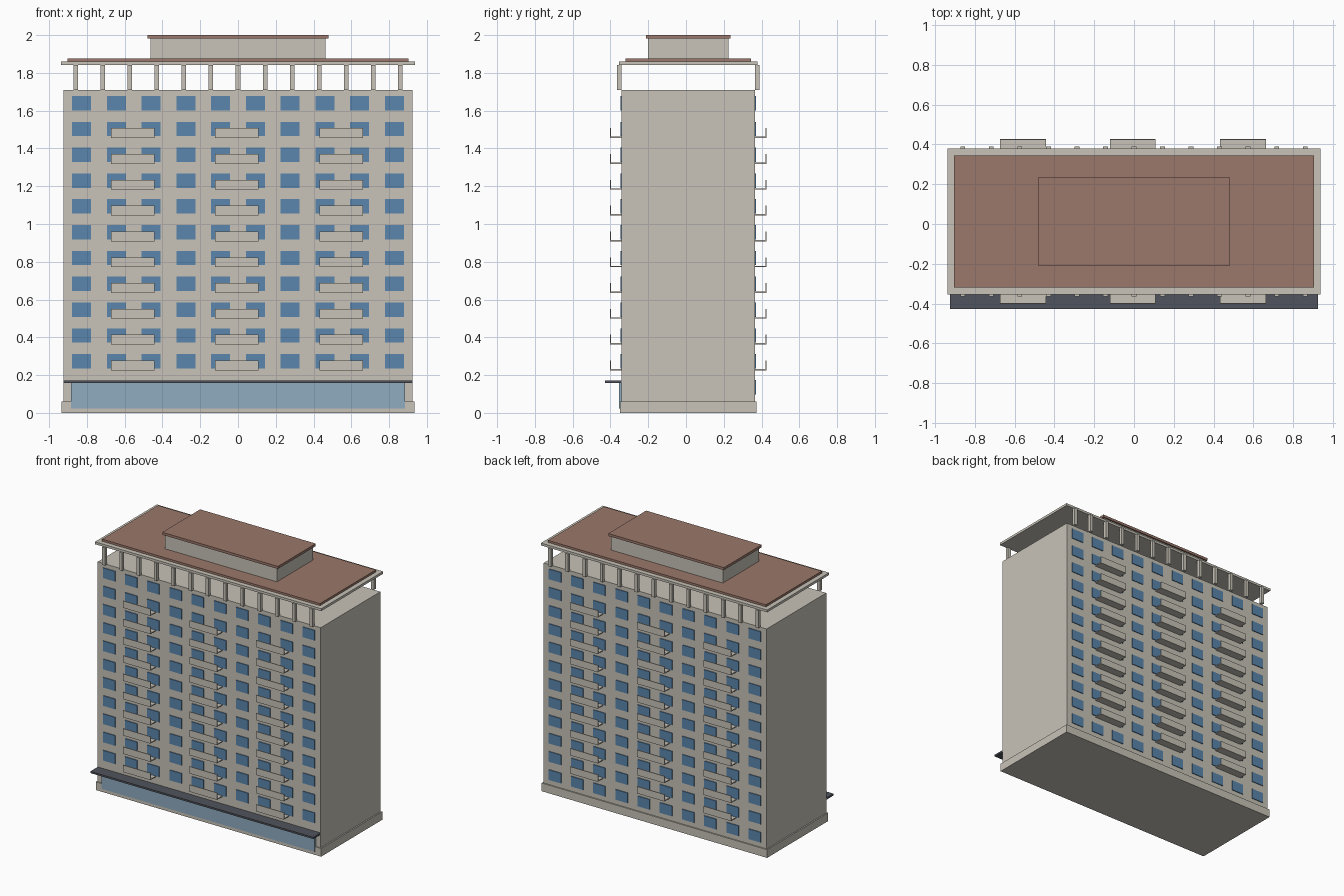
import bpy, bmesh
from mathutils import Matrix, Vector

if "Cube" in bpy.data.objects:
    bpy.data.objects.remove(bpy.data.objects["Cube"])

CY = 0.012          # building axis in y (the canopy pushes the bounds forward)
HD = 0.353          # half depth of the tower


def mat(name, hexcode):
    def lin(c):
        c /= 255
        return c / 12.92 if c <= 0.04045 else ((c + 0.055) / 1.055) ** 2.4
    m = bpy.data.materials.new(name)
    m.diffuse_color = [lin(int(hexcode[i:i + 2], 16)) for i in (0, 2, 4)] + [1]
    m.use_nodes = True
    m.node_tree.nodes["Principled BSDF"].inputs["Base Color"].default_value = m.diffuse_color
    return m


CONCRETE = mat("concrete", "C8C3B8")
WINDOW = mat("window_blue", "5B86AD")
GLASS = mat("shopfront_glass", "8FACC0")
ROOF = mat("terracotta_roof", "9B786B")
DARK = mat("dark_canopy", "50545D")


def boxes(name, material, bounds):
    """One object from a list of (x0, x1, y0, y1, z0, z1) boxes."""
    bm = bmesh.new()
    for x0, x1, y0, y1, z0, z1 in bounds:
        centre = Vector(((x0 + x1) / 2, (y0 + y1) / 2, (z0 + z1) / 2))
        size = (abs(x1 - x0), abs(y1 - y0), abs(z1 - z0), 1)
        bmesh.ops.create_cube(bm, size=1, matrix=Matrix.Translation(centre) @ Matrix.Diagonal(size))
    me = bpy.data.meshes.new(name)
    bm.to_mesh(me)
    bm.free()
    me.materials.append(material)
    ob = bpy.data.objects.new(name, me)
    bpy.context.collection.objects.link(ob)
    return ob


def block(name, material, hx, hy, z0, z1):
    return boxes(name, material, [(-hx, hx, CY - hy, CY + hy, z0, z1)])


# Main masses, bottom to top
block("plinth", CONCRETE, 0.934, 0.362, 0.0, 0.061)
block("tower", CONCRETE, 0.924, HD, 0.061, 1.709)
block("roof_slab", CONCRETE, 0.938, 0.366, 1.842, 1.860)
block("roof_covering", ROOF, 0.903, 0.331, 1.860, 1.876)
block("penthouse", CONCRETE, 0.463, 0.213, 1.876, 1.981)
block("penthouse_roof", ROOF, 0.479, 0.224, 1.981, 2.0)

# Ground floor front: glazing and canopy
boxes("shopfront", GLASS, [(-0.884, 0.884, -0.355, CY - HD, 0.024, 0.160)])
boxes("canopy", DARK, [(-0.924, 0.924, -0.428, CY - HD, 0.159, 0.172)])

FLOOR = 0.1367
for side, s in (("front", -1), ("back", 1)):
    def y(d, s=s):
        return CY + s * d

    # Windows: ten per floor, the back also has a ground floor row
    first = 0 if s < 0 else -1
    wins = []
    for f in range(first, 11):
        z = 0.273 + f * FLOOR
        for i in range(10):
            x = -0.828 + i * 0.184
            wins.append((x - 0.05, x + 0.05, y(HD), y(HD + 0.006), z - 0.038, z + 0.038))
    boxes(side + "_windows", WINDOW, wins)

    # Balconies: open-ended floor plate with a solid front parapet
    balc = []
    for f in range(10):
        z = 0.225 + f * FLOOR
        for x in (-0.558, -0.006, 0.547):
            balc.append((x - 0.115, x + 0.115, y(HD), y(0.409), z, z + 0.007))
            balc.append((x - 0.115, x + 0.115, y(0.409), y(0.415), z, z + 0.052))
    boxes(side + "_balconies", CONCRETE, balc)

    # Posts carrying the roof slab
    boxes(side + "_roof_posts", CONCRETE,
          [(x - 0.012, x + 0.012, y(HD), y(0.377), 1.709, 1.843)
           for x in (-0.86 + i * 0.14333 for i in range(13))])
